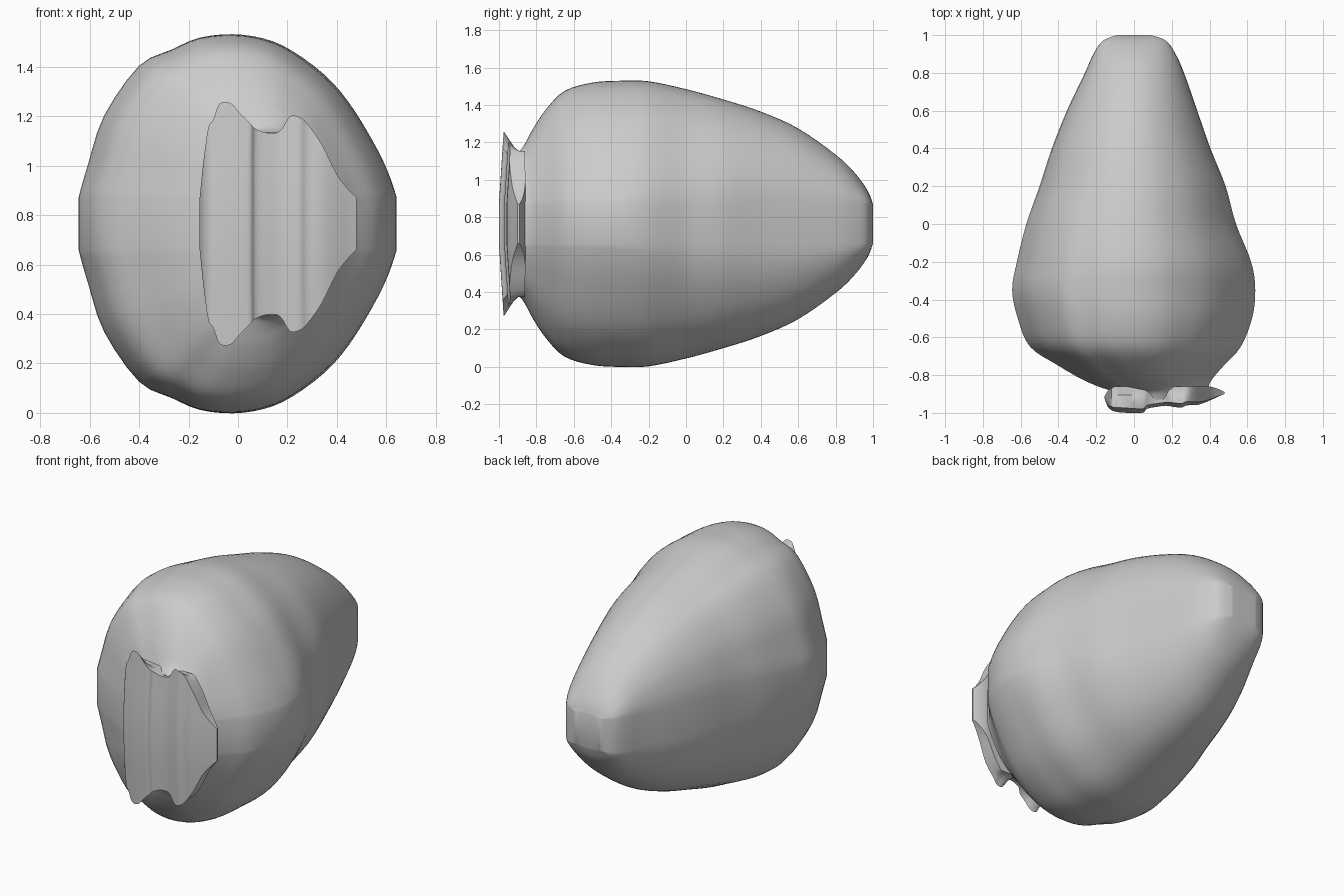
import bpy, math

cube = bpy.data.objects.get("Cube")
if cube:
    bpy.data.objects.remove(cube, do_unlink=True)

MID = 0.765   # height of the mirror plane
BAND = 0.105  # half height of the straight band around the middle

skin = bpy.data.materials.new("plain_grey")
skin.use_nodes = True
skin.diffuse_color = (0.6, 0.6, 0.6, 1)
skin.node_tree.nodes["Principled BSDF"].inputs["Base Color"].default_value = (0.6, 0.6, 0.6, 1)


def spline(rows, steps):
    """Smooth curve through rows of numbers."""
    out = []
    for i in range(len(rows) - 1):
        a, b, c, d = (rows[max(0, min(len(rows) - 1, i + k))] for k in (-1, 0, 1, 2))
        for s in range(steps):
            t = s / steps
            out.append([q + t / 2 * (r - p + t * (2 * p - 5 * q + 4 * r - w + t * (3 * (q - r) + w - p)))
                        for p, q, r, w in zip(a, b, c, d)])
    return out + [list(rows[-1])]


def loft(name, rings):
    """Skin a run of closed rings and cap both ends."""
    n = len(rings[0])
    verts = [v for ring in rings for v in ring]
    faces = [(r * n + i, r * n + (i + 1) % n, (r + 1) * n + (i + 1) % n, (r + 1) * n + i)
             for r in range(len(rings) - 1) for i in range(n)]
    faces += [tuple(reversed(range(n))), tuple(range(len(verts) - n, len(verts)))]
    mesh = bpy.data.meshes.new(name)
    mesh.from_pydata(verts, [], faces)
    mesh.materials.append(skin)
    obj = bpy.data.objects.new(name, mesh)
    bpy.context.collection.objects.link(obj)
    bpy.ops.object.select_all(action="DESELECT")
    bpy.context.view_layer.objects.active = obj
    obj.select_set(True)
    bpy.ops.object.mode_set(mode="EDIT")
    bpy.ops.mesh.select_all(action="SELECT")
    bpy.ops.mesh.normals_make_consistent(inside=False)
    bpy.ops.object.mode_set(mode="OBJECT")
    bpy.ops.object.shade_smooth_by_angle(angle=math.radians(45))


# Body: lopsided dome section (across, up) that turns rounder towards the back,
# swept through stations (y, left x, right x, half height)
dome = spline([(-1, 0), (-.94, .2), (-.84, .5), (-.62, .81), (-.42, .905), (-.24, .98), (-.03, 1),
               (.17, .97), (.34, .895), (.55, .74), (.7, .57), (.84, .35), (.94, .16), (1, 0)], 3)
stations = spline([(-.93, -.09, .37, .37), (-.89, -.11, .4, .39), (-.86, -.19, .395, .43),
                   (-.82, -.28, .415, .505), (-.75, -.4, .475, .61), (-.65, -.55, .565, .71),
                   (-.5, -.615, .625, .755), (-.35, -.645, .642, .765), (-.2, -.62, .62, .762),
                   (0, -.57, .54, .72), (.2, -.5, .485, .665), (.4, -.435, .405, .6),
                   (.6, -.355, .335, .51), (.8, -.26, .265, .37), (.9, -.215, .22, .275),
                   (.97, -.165, .17, .18), (1, -.09, .09, BAND)], 4)
rings = []
for y, lo, hi, h in stations:
    blend = max(0, min(.8, y + .4))
    top = []
    for u, p in dome:
        rise = (1 - blend) * p + blend * math.sqrt(max(0, 1 - u * u))
        top.append(((lo + hi) / 2 + u * (hi - lo) / 2, BAND + (h - BAND) * rise))
    rings.append([(x, y, MID + z) for x, z in top] + [(x, y, MID - z) for x, z in reversed(top)])
loft("body", rings)

# Front flange: upright columns (x, front y, back y, half height), leaning back towards the tips
columns = spline([(-.155, -.925, -.91, BAND), (-.14, -.965, -.885, .25), (-.12, -.985, -.87, .39),
                  (-.1, -.993, -.86, .42), (-.075, -.997, -.86, .485), (-.03, -1, -.86, .488),
                  (.01, -1, -.86, .445), (.05, -.998, -.86, .405), (.07, -.978, -.86, .385),
                  (.12, -.968, -.86, .367), (.17, -.962, -.86, .375), (.21, -.968, -.86, .435),
                  (.25, -.972, -.86, .43), (.28, -.96, -.86, .405), (.34, -.957, -.86, .32),
                  (.4, -.935, -.86, .2), (.45, -.912, -.875, .135), (.48, -.9, -.89, BAND)], 3)
rings = []
for x, front, back, h in columns:
    lean = .025 * max(0, h - BAND) / .385
    edge = min(front + lean, back - .008)
    neck = min(h, .39)
    side = [(front, BAND), ((front + edge) / 2, (h + BAND) / 2), (edge, h),
            (edge + .3 * (back - edge), h + .5 * (neck - h)), (edge + .6 * (back - edge), neck),
            (back, neck)]
    rings.append([(x, y, MID + z) for y, z in side] + [(x, y, MID - z) for y, z in reversed(side)])
loft("front_flange", rings)
